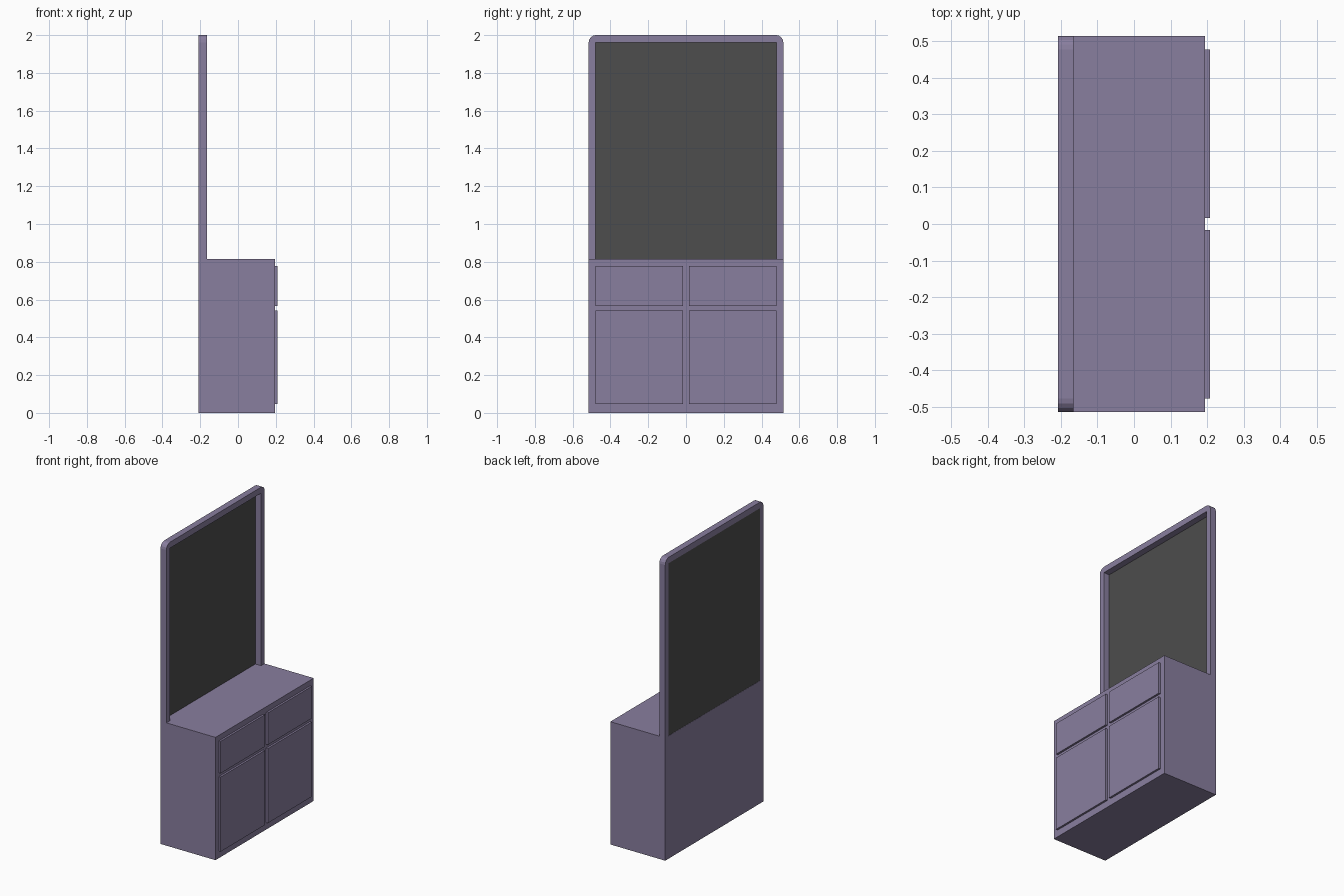
import bpy, bmesh, math

if "Cube" in bpy.data.objects:
    bpy.data.objects.remove(bpy.data.objects["Cube"])

X0, XF, XC, X1 = -0.208, -0.165, 0.195, 0.208   # back, frame front, cabinet front, panel front
W, IN = 0.515, 0.478                            # outer and inner half widths
TOP, H, INTOP = 0.815, 2.0, 1.96
R, SEG = 0.038, 4


def material(name, rgb):
    m = bpy.data.materials.new(name)
    m.diffuse_color = (*rgb, 1)
    m.use_nodes = True
    m.node_tree.nodes["Principled BSDF"].inputs["Base Color"].default_value = m.diffuse_color
    return m


paint = material("purple_grey_paint", (0.25, 0.21, 0.345))
dark = material("dark_panel", (0.075, 0.075, 0.075))


def prism(name, outline, x0, x1, mat):
    """Extrude a (y, z) outline from x0 to x1; a single face if both are equal."""
    bm = bmesh.new()
    face = bm.faces.new([bm.verts.new((x0, y, z)) for y, z in outline])
    if x1 != x0:
        new = bmesh.ops.extrude_face_region(bm, geom=[face])["geom"]
        verts = [v for v in new if isinstance(v, bmesh.types.BMVert)]
        bmesh.ops.translate(bm, verts=verts, vec=(x1 - x0, 0, 0))
        bmesh.ops.recalc_face_normals(bm, faces=bm.faces)
    me = bpy.data.meshes.new(name)
    bm.to_mesh(me)
    bm.free()
    me.materials.append(mat)
    ob = bpy.data.objects.new(name, me)
    bpy.context.collection.objects.link(ob)
    return ob


def rect(y0, y1, z0, z1):
    return [(y0, z0), (y1, z0), (y1, z1), (y0, z1)]


def boolean(ob, other, op):
    mod = ob.modifiers.new(op.lower(), 'BOOLEAN')
    mod.operation, mod.object, mod.solver = op, other, 'EXACT'
    other.hide_render = True
    other.hide_set(True)


# Full-height back slab with rounded top corners
outline = [(-W, 0), (W, 0)]
for side, start in ((1, 0), (-1, 90)):
    for i in range(SEG + 1):
        a = math.radians(start + 90 * i / SEG)
        outline.append((side * (W - R) + R * math.cos(a), H - R + R * math.sin(a)))
body = prism("cabinet_and_frame", outline, X0, XF, paint)

# Opening of the frame, then the cabinet box joined on
boolean(body, prism("opening_cutter", rect(-IN, IN, TOP, INTOP), X0 - 0.1, XF + 0.1, paint), 'DIFFERENCE')
boolean(body, prism("cabinet_block", rect(-W, W, 0, TOP), XF, XC, paint), 'UNION')

# Dark panel set at the back of the frame
prism("back_panel", rect(-IN, IN, TOP, INTOP), X0 + 0.001, X0 + 0.001, dark)

# Raised drawer and door fronts
for label, s in (("left", -1), ("right", 1)):
    y0, y1 = sorted((s * 0.016, s * IN))
    prism("drawer_front_" + label, rect(y0, y1, 0.566, 0.778), XC, X1, paint)
    prism("door_front_" + label, rect(y0, y1, 0.046, 0.541), XC, X1, paint)
